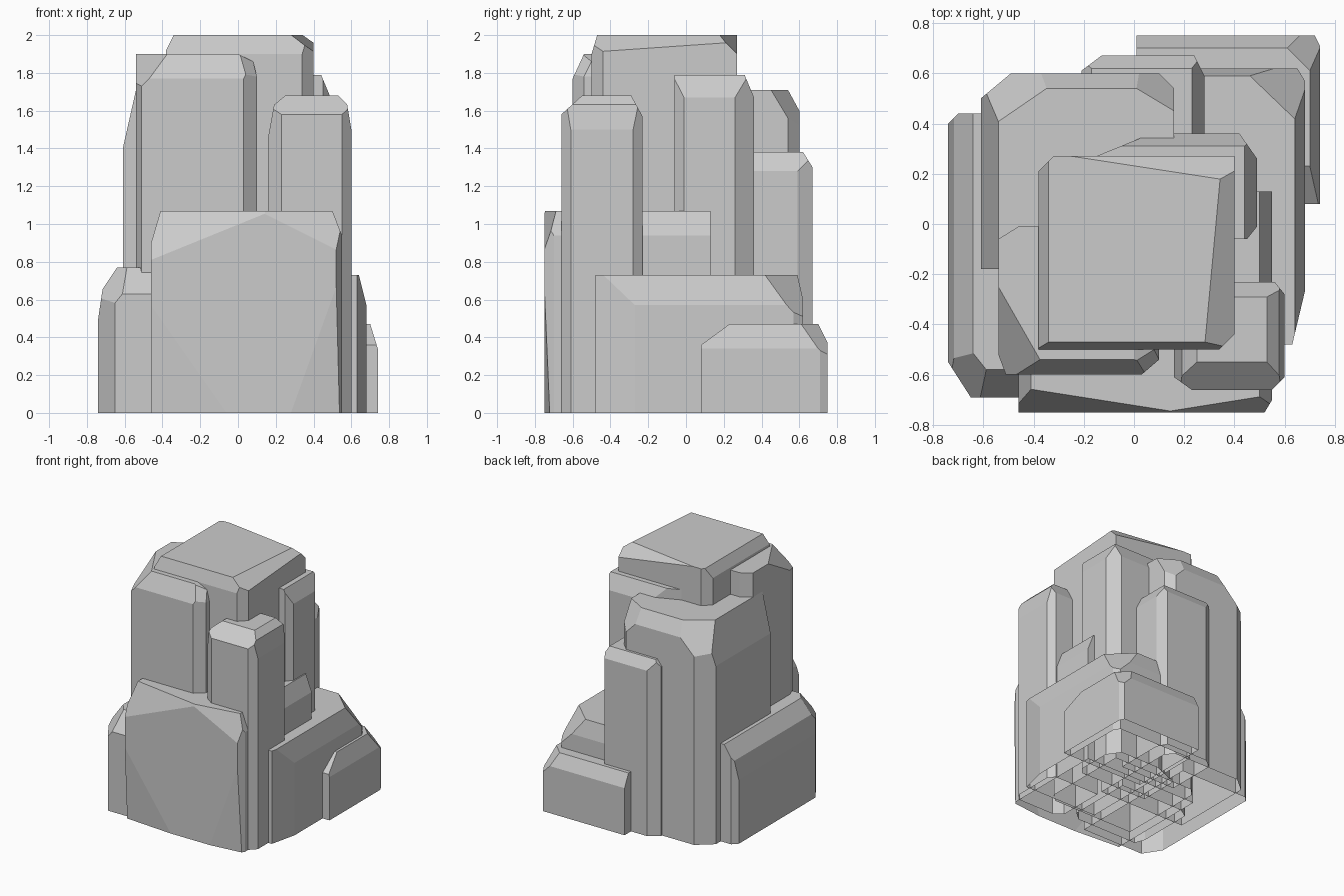
import bpy, bmesh
from mathutils import Vector

if "Cube" in bpy.data.objects:
    bpy.data.objects.remove(bpy.data.objects["Cube"])


def rock(name, xr, yr, top, cuts):
    """Box cut by planes. Each cut holds the distances from a box corner at which
    the plane meets x, y, z; the signs choose the corner, 0 = parallel to that axis."""
    lo, hi = Vector((xr[0], yr[0], 0)), Vector((xr[1], yr[1], top))
    bm = bmesh.new()
    bmesh.ops.create_cube(bm, size=1)
    for v in bm.verts:
        v.co = Vector([hi[i] if v.co[i] > 0 else lo[i] for i in range(3)])
    for cut in cuts:
        normal = Vector([1 / c if c else 0 for c in cut])
        corner = Vector([hi[i] if cut[i] > 0 else lo[i] for i in range(3)])
        axis = next(i for i in range(3) if cut[i])
        point = corner.copy()
        point[axis] -= cut[axis]
        res = bmesh.ops.bisect_plane(
            bm, geom=bm.verts[:] + bm.edges[:] + bm.faces[:], dist=1e-5,
            plane_co=point, plane_no=normal.normalized(), clear_outer=True)
        edges = [g for g in res["geom_cut"] if isinstance(g, bmesh.types.BMEdge)]
        rim = [e for e in edges if e.is_boundary]
        if len(rim) > 2:
            bmesh.ops.contextual_create(bm, geom=rim)
    bmesh.ops.recalc_face_normals(bm, faces=bm.faces[:])
    # The rocks are open underneath
    under = [f for f in bm.faces if f.normal.z < -0.99]
    bmesh.ops.delete(bm, geom=under, context="FACES")
    mesh = bpy.data.meshes.new(name)
    bm.to_mesh(mesh)
    bm.free()
    bpy.context.collection.objects.link(bpy.data.objects.new(name, mesh))


# Tall central rocks
rock("summit_rock", (-.38, .40), (-.50, .27), 2.0, [
    (.12, -1.3, .09), (0, -.03, .10), (.65, .10, .10), (-.04, 0, .08),
    (-.06, .06, 0), (.06, -.06, 0)])
rock("front_left_column", (-.54, .10), (-.60, -.01), 1.90, [
    (0, -.06, .13), (-.20, -.35, .20), (.10, 0, .05), (.03, 0, .12),
    (.07, -.06, 0), (-.03, -.08, 0), (-.08, .05, 0), (.15, -.15, .2)])
rock("front_right_column", (.16, .60), (-.66, -.23), 1.68, [
    (-.04, 0, .22), (-.09, 0, .075), (.07, 0, .07), (.03, 0, .18),
    (0, -.11, .10), (0, .06, .11), (-.07, -.05, 0), (.05, -.05, 0), (.04, .05, 0)])
rock("right_column", (-.15, .49), (-.06, .36), 1.79, [
    (.05, 0, .12), (0, .05, .12), (.07, .10, 0), (.04, -.05, 0), (-.22, .09, 0)])
rock("back_left_column", (-.61, .16), (-.18, .60), 1.71, [
    (-.07, 0, .31), (0, .06, .11), (-.12, .10, 0), (.06, .06, 0),
    (-.35, .24, .35), (.25, .15, .25)])
rock("back_column", (-.21, .28), (.20, .67), 1.38, [
    (0, .05, .08), (-.08, .06, 0), (.04, .08, 0), (.05, 0, .10), (-.04, 0, .05)])

# Low rocks around the base
rock("front_boulder", (-.46, .55), (-.75, .13), 1.07, [
    (-.64, -.10, .26), (.44, -.07, .22), (-.40, -.03, -.57), (.27, -.03, -.75),
    (-.05, 0, .17), (.05, 0, .13), (.03, -.05, 0)])
rock("left_boulder", (-.74, -.10), (-.69, .44), .77, [
    (-.10, 0, .15), (-.04, 0, .27), (0, -.11, .14), (-.09, -.14, 0),
    (-.24, -.30, .30), (-.04, .04, 0)])
rock("right_boulder", (-.02, .68), (-.48, .62), .73, [
    (.04, 0, .16), (0, .03, .13), (.05, -.21, 0), (.03, .05, 0), (.25, .24, .25)])
rock("back_right_boulder", (.01, .74), (.08, .75), .47, [
    (.04, 0, .13), (0, .05, .10), (0, -.15, .11), (.02, .04, 0), (.18, .18, .18)])
